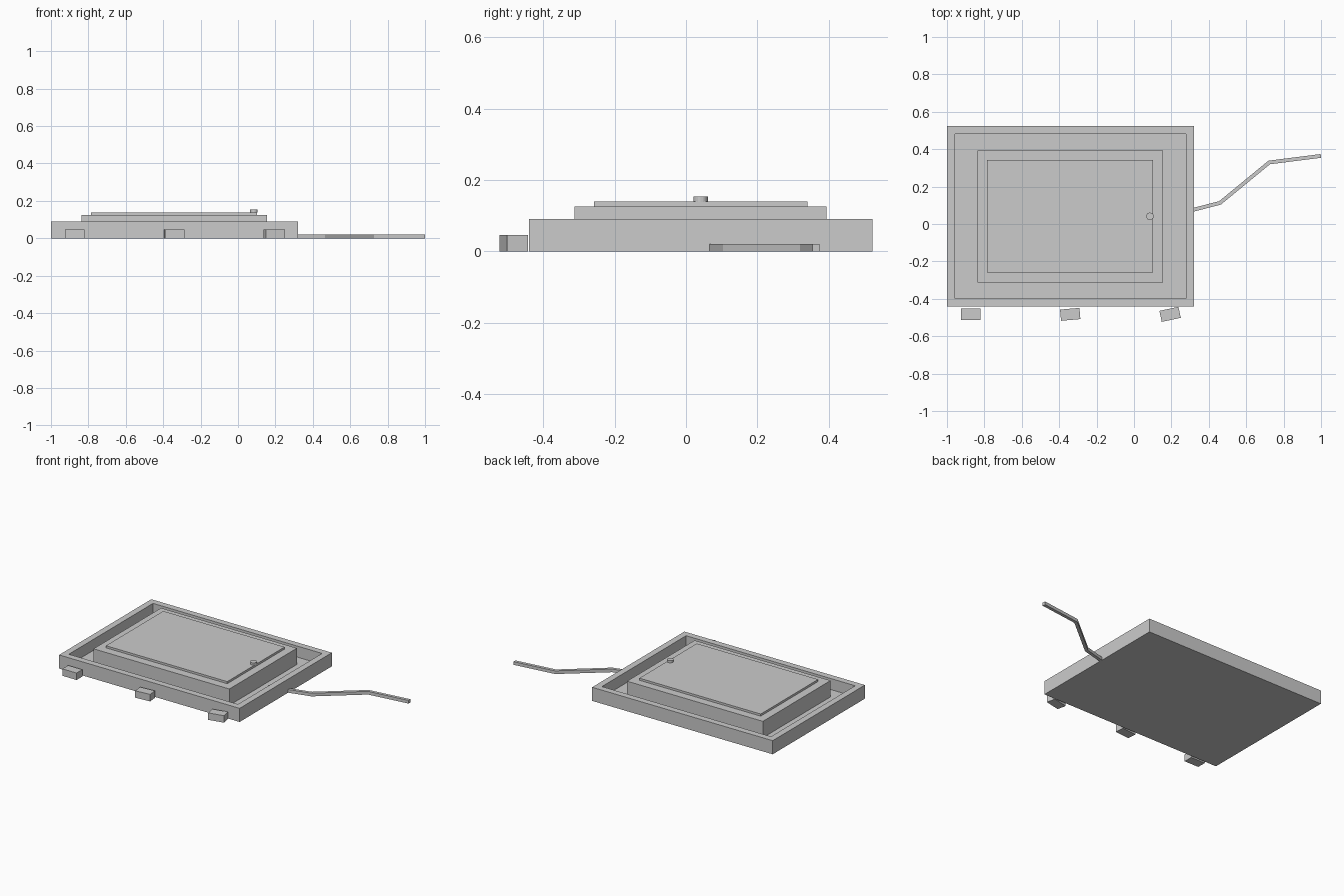
import bpy, bmesh, math
from mathutils import Vector, Matrix

if "Cube" in bpy.data.objects:
    bpy.data.objects.remove(bpy.data.objects["Cube"])

grey = bpy.data.materials.new("plain grey")
grey.diffuse_color = (0.6, 0.6, 0.6, 1)
grey.use_nodes = True
grey.node_tree.nodes["Principled BSDF"].inputs["Base Color"].default_value = grey.diffuse_color


def finish(name, bm):
    bmesh.ops.recalc_face_normals(bm, faces=bm.faces)
    me = bpy.data.meshes.new(name)
    bm.to_mesh(me)
    bm.free()
    me.materials.append(grey)
    ob = bpy.data.objects.new(name, me)
    bpy.context.collection.objects.link(ob)
    return ob


def box_mesh(x0, x1, y0, y1, z0, z1, turn=0):
    bm = bmesh.new()
    centre = Vector((x0 + x1, y0 + y1, z0 + z1)) / 2
    m = (Matrix.Translation(centre) @ Matrix.Rotation(math.radians(turn), 4, 'Z')
         @ Matrix.Diagonal((x1 - x0, y1 - y0, z1 - z0, 1)))
    bmesh.ops.create_cube(bm, size=1, matrix=m)
    return bm


# Open tray: top face inset for the rim, then pushed down to the floor
RIM, FLOOR = 0.042, 0.017
bm = box_mesh(-1, 0.32, -0.44, 0.523, 0, 0.09)
top = max(bm.faces, key=lambda f: f.calc_center_median().z)
bmesh.ops.inset_individual(bm, faces=[top], thickness=RIM, use_even_offset=True)
inner = bmesh.ops.extrude_face_region(bm, geom=[top])["geom"]
bmesh.ops.delete(bm, geom=[top], context='FACES_ONLY')
bmesh.ops.translate(bm, vec=(0, 0, FLOOR - 0.09),
                    verts=[v for v in inner if isinstance(v, bmesh.types.BMVert)])
finish("tray", bm)

# Raised block and thin lid
finish("raised_block", box_mesh(-0.838, 0.155, -0.312, 0.394, FLOOR, 0.125))
finish("lid", box_mesh(-0.785, 0.102, -0.258, 0.341, 0.125, 0.139))

# Small round knob on the lid
bm = bmesh.new()
bmesh.ops.create_cone(bm, cap_ends=True, segments=16, radius1=0.02, radius2=0.02, depth=0.015,
                      matrix=Matrix.Translation((0.085, 0.041, 0.1455)))
finish("knob", bm)

# Loose blocks along the front, each turned a little further
for i, (x, turn) in enumerate([(-0.873, 0), (-0.341, 5), (0.193, 12)]):
    finish(f"front_block_{i + 1}",
           box_mesh(x - 0.052, x + 0.052, -0.513, -0.453, 0, 0.046, turn))

# Flat cable: square section swept along a bent path with mitred corners
path = [Vector(p) for p in [(0.19, 0.043), (0.46, 0.113), (0.723, 0.329), (0.999, 0.364)]]
HALF, HIGH = 0.01, 0.021
bm = bmesh.new()
rings = []
for i, p in enumerate(path):
    dirs = [(path[k + 1] - path[k]).normalized() for k in (i - 1, i) if 0 <= k < len(path) - 1]
    normals = [Vector((-d.y, d.x)) for d in dirs]
    side = sum(normals, Vector((0, 0))).normalized()
    side *= HALF / side.dot(normals[0])
    rings.append([bm.verts.new((p.x + s * side.x, p.y + s * side.y, z))
                  for s, z in ((-1, 0), (1, 0), (1, HIGH), (-1, HIGH))])
for a, b in zip(rings, rings[1:]):
    for k in range(4):
        n = (k + 1) % 4
        bm.faces.new((a[k], a[n], b[n], b[k]))
bm.faces.new(rings[0])
bm.faces.new(rings[-1])
finish("cable", bm)
